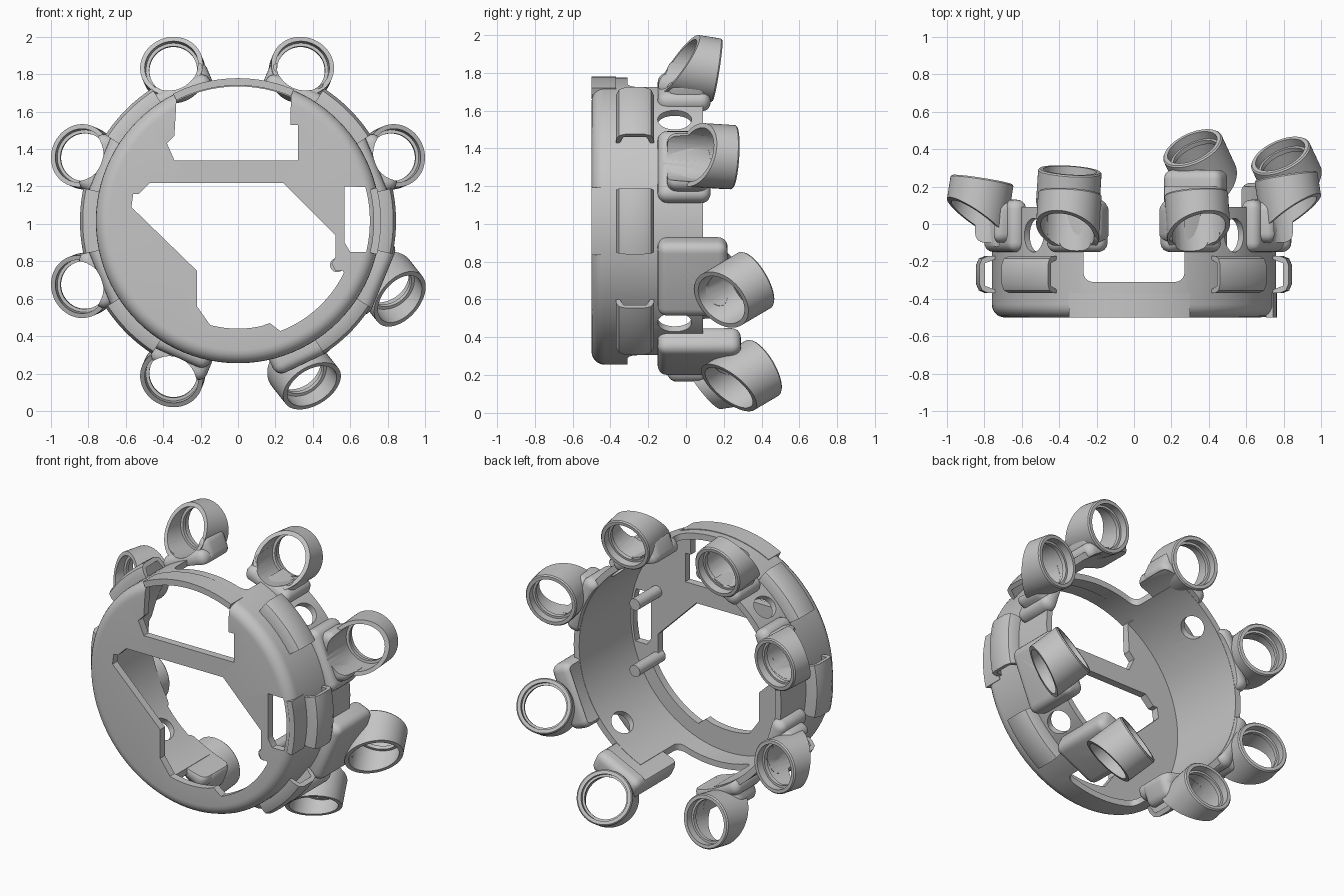
import bpy, bmesh, math
from math import sin, cos, radians
from mathutils import Matrix, Vector

old = bpy.data.objects.get("Cube")
if old:
    bpy.data.objects.remove(old)

grey = bpy.data.materials.new("plain_grey")
grey.use_nodes = True
COLOUR = (0.56, 0.56, 0.56, 1)
grey.diffuse_color = COLOUR
grey.node_tree.nodes["Principled BSDF"].inputs["Base Color"].default_value = COLOUR

RING = Matrix.Translation((0, 0, 1.015))   # centre of the round body


def finish(name, bm, matrix):
    bmesh.ops.remove_doubles(bm, verts=bm.verts, dist=1e-5)
    bmesh.ops.dissolve_degenerate(bm, edges=bm.edges, dist=1e-5)
    bmesh.ops.transform(bm, matrix=matrix, verts=bm.verts)
    bmesh.ops.recalc_face_normals(bm, faces=bm.faces)
    mesh = bpy.data.meshes.new(name)
    bm.to_mesh(mesh)
    bm.free()
    mesh.materials.append(grey)
    ob = bpy.data.objects.new(name, mesh)
    bpy.context.scene.collection.objects.link(ob)
    return ob


def lathe(name, profile, matrix=RING, start=0, end=360, steps=64, slant=0):
    """Turn a closed (radius, y) profile about y; slant shears the front end."""
    bm = bmesh.new()
    full = end - start == 360
    front = min(y for r, y in profile)
    rings = []
    for i in range(steps if full else steps + 1):
        a = radians(start + (end - start) * i / steps)
        rings.append([bm.verts.new((r * cos(a), y + (slant * r * cos(a) if y == front else 0),
                                    r * sin(a))) for r, y in profile])
    n = len(profile)
    for i in range(steps):
        p, q = rings[i], rings[(i + 1) % len(rings)]
        for j in range(n):
            k = (j + 1) % n
            if profile[j][0] or profile[k][0]:
                bm.faces.new((p[j], p[k], q[k], q[j]))
    if not full:
        bm.faces.new(rings[0])
        bm.faces.new(rings[-1])
    return finish(name, bm, matrix)


def prism(name, outline, y0, y1):
    bm = bmesh.new()
    near = [bm.verts.new((x, y0, z)) for x, z in outline]
    far = [bm.verts.new((x, y1, z)) for x, z in outline]
    bm.faces.new(near)
    bm.faces.new(far)
    for i in range(len(near)):
        bm.faces.new((near[i - 1], near[i], far[i], far[i - 1]))
    return finish(name, bm, Matrix())


def block(name, low, high, matrix=RING, bevel=0.05):
    bm = bmesh.new()
    bmesh.ops.create_cube(bm, size=1)
    low, high = Vector(low), Vector(high)
    for v in bm.verts:
        v.co = (low + high) / 2 + v.co * (high - low)
    bmesh.ops.bevel(bm, geom=bm.edges[:], offset=bevel, segments=5,
                    affect='EDGES', profile=0.5)
    return finish(name, bm, matrix)


def rod(name, radius, y0, y1, matrix, steps=32):
    circle = [(radius * cos(math.tau * i / steps), radius * sin(math.tau * i / steps))
              for i in range(steps)]
    ob = prism(name, circle, y0, y1)
    ob.data.transform(matrix)
    return ob


def carve(ob, cutters, solver='EXACT'):
    for c in cutters:
        c.hide_render = True
        m = ob.modifiers.new("cut", 'BOOLEAN')
        m.operation, m.solver, m.object = 'DIFFERENCE', solver, c
    dg = bpy.context.evaluated_depsgraph_get()
    mesh = bpy.data.meshes.new_from_object(ob.evaluated_get(dg))
    ob.modifiers.clear()
    ob.data = mesh
    for c in cutters:
        bpy.data.objects.remove(c)


def arc(radius, a0, a1, n=14):
    return [(radius * cos(radians(a0 + (a1 - a0) * i / n)),
             1.015 + radius * sin(radians(a0 + (a1 - a0) * i / n))) for i in range(n + 1)]


def spoke(angle):
    """Frame with x pointing outward from the ring centre."""
    return RING @ Matrix.Rotation(-radians(angle), 4, 'Y')


# Round body: front plate, rounded shoulder and side wall
fillet = [(0.69 + 0.07 * sin(radians(a)), -0.43 - 0.07 * cos(radians(a))) for a in range(0, 91, 15)]
shell = lathe("body_shell", [(0, -0.5)] + fillet +
              [(0.76, 0.09), (0.72, 0.09), (0.72, -0.45), (0, -0.45)], steps=96)

# Openings in the plate and wall
main = ([(-0.47, 1.22), (0.24, 1.22), (0.52, 0.94), (0.52, 0.82), (0.5, 0.79), (0.52, 0.75), (0.56, 0.75)]
        + arc(0.63, -26, -69) + [(0.17, 0.47)] + arc(0.575, -77, -105)
        + [(-0.22, 0.56), (-0.22, 0.75), (-0.57, 1.09), (-0.56, 1.16), (-0.53, 1.16)])
top = ([(-0.34, 1.47), (-0.38, 1.43), (-0.34, 1.34), (0.32, 1.34), (0.32, 1.53), (0.28, 1.53)]
       + arc(0.725, 67, 117))
side = [(0.57, 1.2), (0.57, 0.9), (0.6, 0.85)] + arc(0.705, -13.5, 15)
cutters = [prism("cut_main", main, -0.6, -0.4), prism("cut_top", top, -0.6, -0.4),
           prism("cut_side", side, -0.6, -0.4),
           block("cut_notch", (-0.27, -0.31, -1), (0.27, 0.5, 1))]
for a in (45, 135, 225, 315):
    hole = (spoke(a) @ Matrix.Translation((0.74, -0.06, 0)) @ Matrix.Rotation(radians(90), 4, 'Z')
            @ Matrix.Diagonal((1, 1, 0.8, 1)))
    cutters.append(rod("cut_hole", 0.09, -0.1, 0.1, hole))
carve(shell, cutters)

# Square rim strips beside the top and side openings
for name, a0, a1 in (("top_rim_strip", 67, 117), ("side_rim_strip", -13.5, 13.5)):
    lathe(name, [(0.725, -0.5), (0.764, -0.5), (0.764, -0.37), (0.725, -0.37)],
          start=a0, end=a1, steps=24)

# Hollow strap loops on the wall
loop = [(0.75, -0.37), (0.795, -0.37), (0.83, -0.355), (0.845, -0.32), (0.845, -0.22), (0.83, -0.185),
        (0.795, -0.17), (0.75, -0.17), (0.75, -0.185), (0.815, -0.21), (0.815, -0.33), (0.75, -0.355)]
for a in (0, 45, 135, 180, 225, 315):
    lathe("strap_loop", loop, start=a - 12, end=a + 12, steps=12)

# Pegs behind the plate
for z in (0.78, 1.22):
    rod("peg", 0.038, -0.49, -0.22, Matrix.Translation((0.53, 0, z)))

# Eight sockets: angle, arm angle, arm half width, centre, extended arm length or none
sockets = [(67.5, 66, 0.17, (0.34, 0.05, 1.83), None), (112.5, 114, 0.17, (-0.35, 0.05, 1.83), None),
           (22.5, 22.5, 0.2, (0.83, 0.14, 1.36), None), (157.5, 157.5, 0.2, (-0.83, 0.12, 1.36), None),
           (202.5, 202.5, 0.2, (-0.83, 0.12, 0.67), None), (247.5, 246, 0.17, (-0.35, 0.17, 0.19), None),
           (-22.5, -22.5, 0.21, (0.825, 0.275, 0.65), 0.22),
           (-67.5, -64.5, 0.17, (0.355, 0.315, 0.185), 0.29)]
for angle, arm_angle, half, centre, reach in sockets:
    out = Vector((cos(radians(angle)), 0, sin(radians(angle))))
    axis = Vector((-0.37, 0.8, 0.47)) if reach else Vector((0, 1, 0)) - 0.17 * out
    axis.normalize()
    x = (out - axis * out.dot(axis)).normalized()
    z = x.cross(axis)
    frame = Matrix.Translation(centre) @ Matrix((x, axis, z)).transposed().to_4x4()
    front = -0.11 if reach else -0.09
    lathe("socket", [(0.17, front), (0.17, 0.11), (0.163, 0.118), (0.142, 0.118), (0.142, 0.07),
                     (0.128, 0.07), (0.128, 0.045), (0.145, 0.045), (0.145, front)],
          frame, slant=0.35 if reach else 0.5)
    parts = [block("arm_block", (0.69, -0.15, -half), (0.84 if reach else 0.8, reach or 0.13, half),
                   spoke(arm_angle))]
    if not reach:
        parts.append(block("arm_neck", (0.7, -0.1, -0.16), (0.87, 0.12, 0.16), spoke(angle)))
    for part in parts:
        carve(part, [rod("cut_bore", 0.144, -0.4, 0.3, frame),
                     rod("cut_body", 0.722, -0.6, 0.2, RING, 96)], 'MANIFOLD')

# Smooth curved faces, sharp corners
bpy.ops.object.select_all(action='DESELECT')
for ob in bpy.context.scene.objects:
    if ob.type == 'MESH':
        ob.select_set(True)
        bpy.context.view_layer.objects.active = ob
bpy.ops.object.shade_smooth_by_angle(angle=radians(35))
